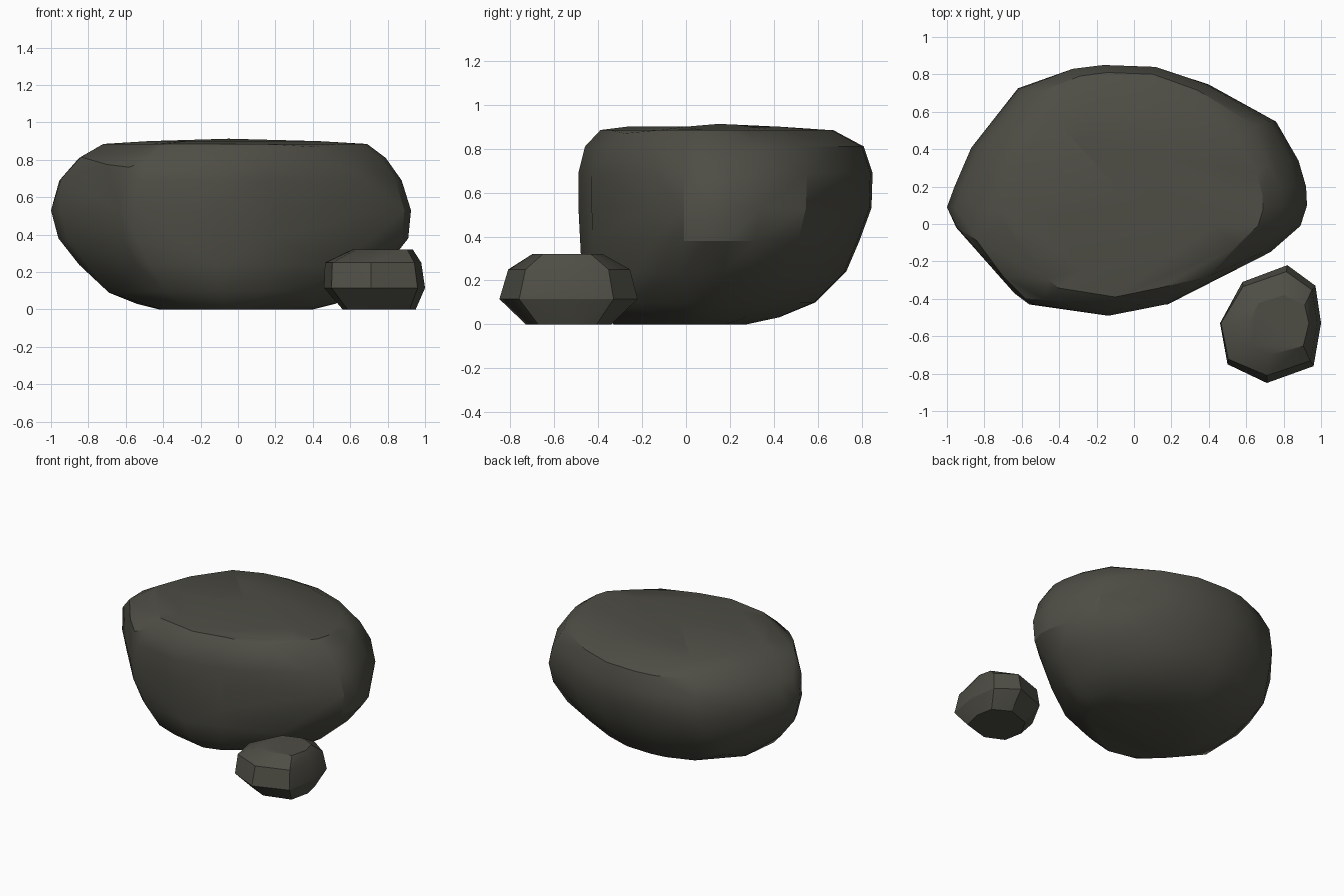
import bpy, bmesh, math

if "Cube" in bpy.data.objects:
    bpy.data.objects.remove(bpy.data.objects["Cube"])

stone = bpy.data.materials.new("dark olive stone")
stone.diffuse_color = (0.076, 0.075, 0.060, 1)
stone.use_nodes = True
stone.node_tree.nodes["Principled BSDF"].inputs["Base Color"].default_value = stone.diffuse_color


def make_rock(name, outline, centre, rings, corners=()):
    """Chiselled rock: the plan outline is fitted to each ring's extents
    (z, left, right, front, back measured from centre), then hulled
    together with a few extra corner points."""
    cx, cy = centre
    pts = [(x - cx, y - cy) for x, y in outline]
    left, right = -min(p[0] for p in pts), max(p[0] for p in pts)
    front, back = -min(p[1] for p in pts), max(p[1] for p in pts)
    bm = bmesh.new()
    for z, l, r, f, b in rings:
        for x, y in pts:
            sx = l / left if x < 0 else r / right
            sy = f / front if y < 0 else b / back
            bm.verts.new((cx + x * sx, cy + y * sy, z))
    for co in corners:
        bm.verts.new(co)
    bmesh.ops.convex_hull(bm, input=bm.verts[:], use_existing_faces=False)
    loose = [v for v in bm.verts if not v.link_faces]
    bmesh.ops.delete(bm, geom=loose, context='VERTS')
    # merge nearly flat neighbours into larger facets
    bmesh.ops.dissolve_limit(bm, angle_limit=math.radians(3),
                             verts=bm.verts[:], edges=bm.edges[:])
    bmesh.ops.recalc_face_normals(bm, faces=bm.faces[:])
    mesh = bpy.data.meshes.new(name)
    bm.to_mesh(mesh)
    bm.free()
    mesh.materials.append(stone)
    mesh.shade_smooth()
    mesh.set_sharp_from_angle(angle=math.radians(30))
    obj = bpy.data.objects.new(name, mesh)
    bpy.context.collection.objects.link(obj)
    return obj


# Large boulder with a broad flat top and tapering underside
make_rock(
    "large_boulder",
    [(-1, .09), (-.95, -.02), (-.64, -.37), (-.56, -.43), (-.14, -.49),
     (.18, -.43), (.39, -.325), (.73, -.15), (.89, -.01),
     (.925, .1), (.92, .2), (.88, .34), (.76, .55), (.4, .75), (.12, .84),
     (-.17, .85), (-.34, .83), (-.62, .73), (-.87, .41), (-.96, .2)],
    (0, 0),
    [(0, .42, .40, .33, .28),
     (.03, .54, .52, .37, .42),
     (.10, .69, .64, .435, .59),
     (.24, .85, .80, .475, .73),
     (.38, .96, .91, .485, .79),
     (.53, 1.0, .925, .49, .845),
     (.69, .955, .875, .49, .85),
     (.81, .85, .79, .46, .81),
     (.885, .72, .69, .39, .67),
     (.90, .48, .45, .27, .5)],
    [(-.05, .15, .913),
     # fuller underside at front right and back left
     (.37, -.285, .10), (.53, -.24, .23), (-.41, -.15, 0),
     (-.69, -.06, .09), (-.67, .25, .10), (-.70, .54, .23),
     # crisp upper shoulders
     (-.945, -.02, .70), (-.84, -.09, .815), (-.70, -.28, .775),
     (-.58, -.40, .76), (.40, -.28, .87), (.72, .32, .835)])

# Small stone beside its front right corner
make_rock(
    "small_stone",
    [(.46, -.53), (.58, -.31), (.82, -.22), (.97, -.33), (1.0, -.53),
     (.96, -.76), (.71, -.85), (.5, -.75)],
    (.74, -.53),
    [(0, .18, .21, .20, .19),
     (.115, .28, .26, .32, .31),
     (.25, .275, .24, .28, .275),
     (.32, .13, .195, .17, .15)])
